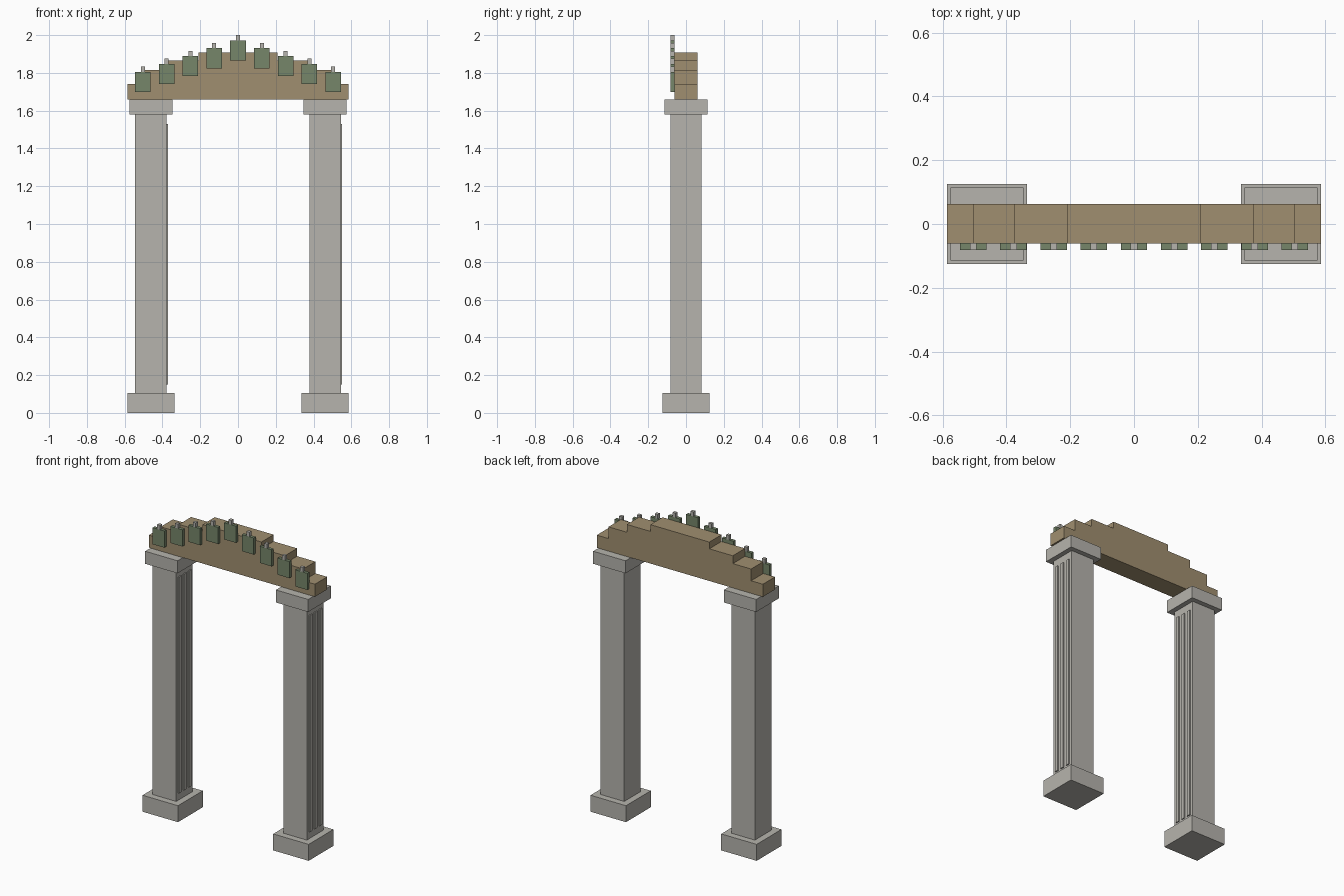
import bpy
import bmesh

if "Cube" in bpy.data.objects:
    bpy.data.objects.remove(bpy.data.objects["Cube"])


def make_material(name, rgb):
    mat = bpy.data.materials.new(name)
    lin = [((c / 255 + 0.055) / 1.055) ** 2.4 for c in rgb]
    mat.diffuse_color = (*lin, 1.0)
    mat.use_nodes = True
    mat.node_tree.nodes["Principled BSDF"].inputs["Base Color"].default_value = mat.diffuse_color
    return mat


STONE = make_material("pale stone", (182, 180, 173))
TAN = make_material("tan sandstone", (160, 143, 112))
GREEN = make_material("moss green", (118, 134, 106))


def finish(name, bm, mat):
    bmesh.ops.recalc_face_normals(bm, faces=bm.faces)
    mesh = bpy.data.meshes.new(name)
    bm.to_mesh(mesh)
    bm.free()
    mesh.materials.append(mat)
    obj = bpy.data.objects.new(name, mesh)
    bpy.context.collection.objects.link(obj)
    return obj


def box(name, mat, x, y, z):
    """Box from (min, max) ranges on each axis."""
    bm = bmesh.new()
    bmesh.ops.create_cube(bm, size=1)
    for v in bm.verts:
        v.co = [r[0] if c < 0 else r[1] for c, r in zip(v.co, (x, y, z))]
    return finish(name, bm, mat)


def around(centre, half):
    return (centre - half, centre + half)


# Pillars: base, shaft, capital, raised ribs on the +x face
for side, cx in (("left", -0.461), ("right", 0.461)):
    box(side + "_base", STONE, around(cx, 0.125), (-0.125, 0.125), (0, 0.105))
    box(side + "_shaft", STONE, around(cx, 0.083), (-0.083, 0.083), (0.105, 1.58))
    box(side + "_capital", STONE, around(cx, 0.114), (-0.114, 0.114), (1.58, 1.66))
    for i in (-1, 0, 1):
        box(side + "_rib", STONE, (cx + 0.08, cx + 0.09),
            around(i * 0.05, 0.0125), (0.15, 1.53))

# Stepped beam: one mirrored outline extruded in depth
half = [(0.586, 1.66), (0.586, 1.74), (0.503, 1.74), (0.503, 1.815),
        (0.374, 1.815), (0.374, 1.865), (0.208, 1.865), (0.208, 1.908)]
outline = half + [(-x, z) for x, z in reversed(half)]
bm = bmesh.new()
face = bm.faces.new([bm.verts.new((x, -0.061, z)) for x, z in outline])
ext = bmesh.ops.extrude_face_region(bm, geom=[face])
new_verts = [g for g in ext["geom"] if isinstance(g, bmesh.types.BMVert)]
bmesh.ops.translate(bm, verts=new_verts, vec=(0, 0.123, 0))
finish("stepped_beam", bm, TAN)

# Row of hanging blocks with small pegs, following the arch
for i in range(-4, 5):
    x, z = i * 0.126, 1.866 - abs(i) * 0.0415
    box("block", GREEN, around(x, 0.0415), (-0.081, -0.06), (z, z + 0.106))
    box("block_peg", STONE, around(x, 0.0105), (-0.081, -0.06), (z + 0.106, z + 0.134))
